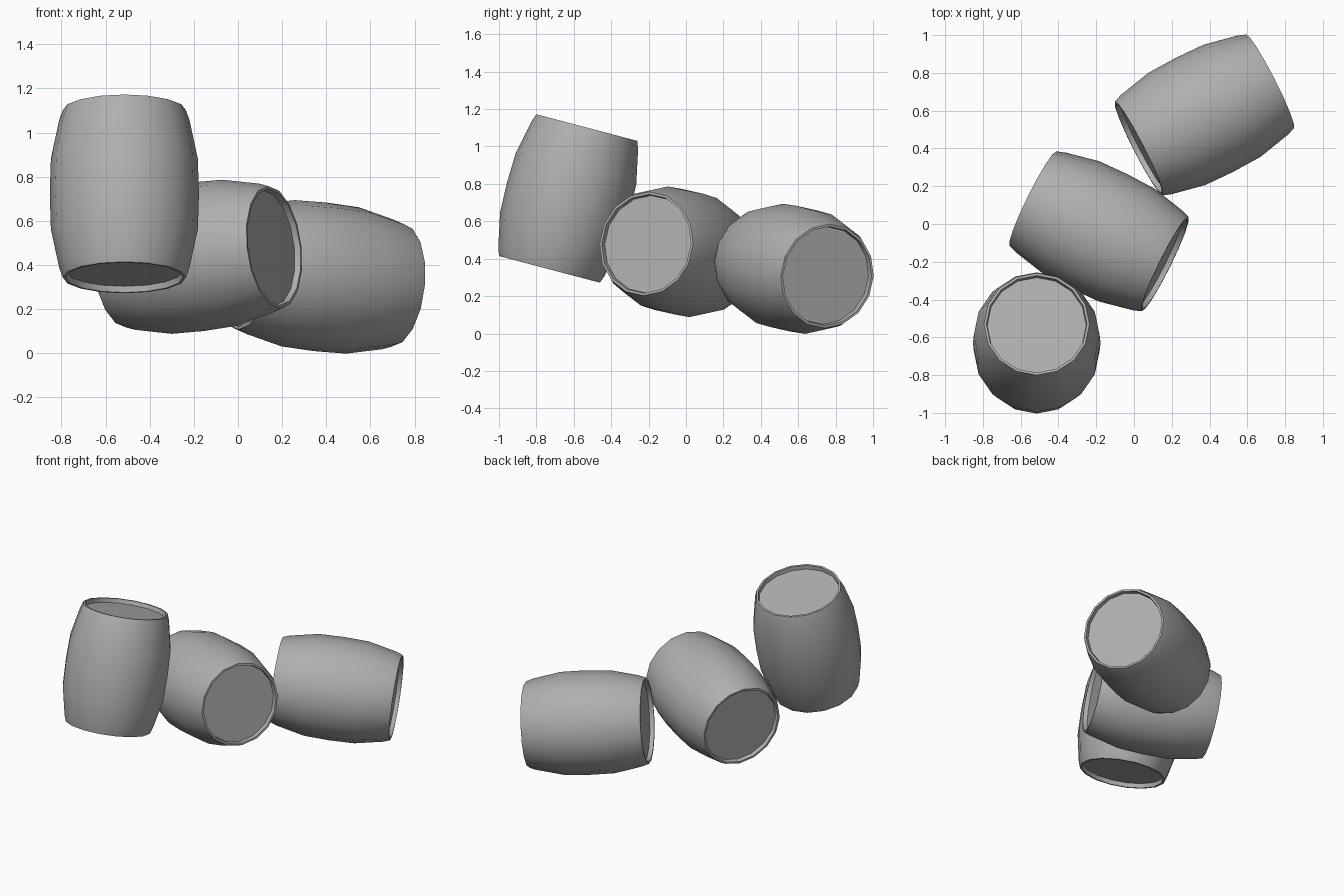
import bpy, bmesh
from math import cos, sin, pi
from mathutils import Vector

if "Cube" in bpy.data.objects:
    bpy.data.objects.remove(bpy.data.objects["Cube"])

SIDES = 16
HALF = 0.392
# outer stave profile, then the rim lip turning in to the recessed heads
PROFILE = [(0.262, -HALF + 0.028), (0.266, -HALF), (0.279, -HALF), (0.295, -HALF + 0.045),
           (0.333, -0.165), (0.338, 0.0), (0.333, 0.165),
           (0.295, HALF - 0.045), (0.279, HALF), (0.266, HALF), (0.262, HALF - 0.028)]

# dark grey wood
grey = bpy.data.materials.new("dark_grey")
grey.diffuse_color = (0.43, 0.43, 0.43, 1)
grey.use_nodes = True
grey.node_tree.nodes["Principled BSDF"].inputs["Base Color"].default_value = grey.diffuse_color


def ring(bm, r, z):
    return [bm.verts.new((r * cos(2 * pi * i / SIDES), r * sin(2 * pi * i / SIDES), z))
            for i in range(SIDES)]


def finish(bm, name, start, end):
    bmesh.ops.recalc_face_normals(bm, faces=bm.faces)
    mesh = bpy.data.meshes.new(name)
    bm.to_mesh(mesh)
    bm.free()
    mesh.materials.append(grey)
    ob = bpy.data.objects.new(name, mesh)
    bpy.context.collection.objects.link(ob)
    a, b = Vector(start), Vector(end)
    ob.location = (a + b) / 2
    ob.rotation_mode = 'QUATERNION'
    ob.rotation_quaternion = (b - a).to_track_quat('Z', 'Y')
    bpy.ops.object.select_all(action='DESELECT')
    ob.select_set(True)
    bpy.context.view_layer.objects.active = ob
    bpy.ops.object.shade_smooth_by_angle(angle=0.7)
    return ob


def barrel(name, start, end):
    # bulging wall with rims, closed by a recessed head at each end
    bm = bmesh.new()
    rings = [ring(bm, r, z) for r, z in PROFILE]
    for lo, hi in zip(rings, rings[1:]):
        for i in range(SIDES):
            j = (i + 1) % SIDES
            bm.faces.new((lo[i], lo[j], hi[j], hi[i]))
    bm.faces.new(rings[0][::-1])
    bm.faces.new(rings[-1])
    return finish(bm, name, start, end)


# upright leaning barrel, then the two lying barrels
barrel("upright_barrel", (-0.515, -0.73, 0.343), (-0.515, -0.53, 1.101))
barrel("middle_barrel", (-0.54, 0.137, 0.393), (0.17, -0.215, 0.481))
barrel("rear_barrel", (0.025, 0.40, 0.385), (0.72, 0.755, 0.307))
